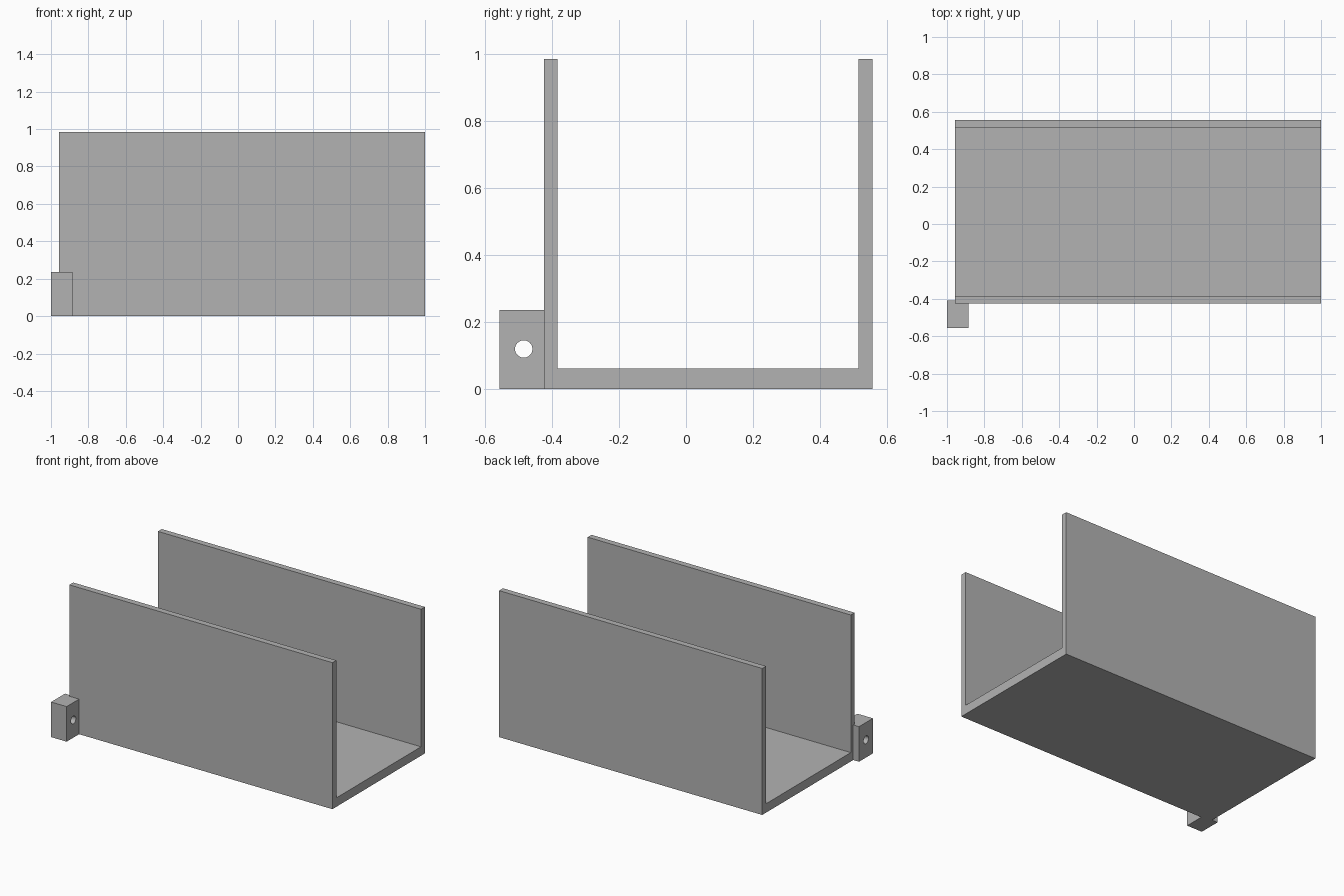
import bpy
import bmesh
from mathutils import Vector

if "Cube" in bpy.data.objects:
    bpy.data.objects.remove(bpy.data.objects["Cube"], do_unlink=True)

# Single plain grey
grey = bpy.data.materials.new("plain_grey")
grey.use_nodes = True
colour = (0.45, 0.45, 0.45, 1)
grey.diffuse_color = colour
grey.node_tree.nodes["Principled BSDF"].inputs["Base Color"].default_value = colour


def extrude_profile(name, profile, x0, x1):
    """Sweep a closed (y, z) outline along x."""
    bm = bmesh.new()
    face = bm.faces.new([bm.verts.new((x0, y, z)) for y, z in profile])
    swept = bmesh.ops.extrude_face_region(bm, geom=[face])["geom"]
    verts = [v for v in swept if isinstance(v, bmesh.types.BMVert)]
    bmesh.ops.translate(bm, verts=verts, vec=Vector((x1 - x0, 0, 0)))
    bmesh.ops.recalc_face_normals(bm, faces=bm.faces)
    mesh = bpy.data.meshes.new(name)
    bm.to_mesh(mesh)
    bm.free()
    mesh.materials.append(grey)
    obj = bpy.data.objects.new(name, mesh)
    bpy.context.collection.objects.link(obj)
    return obj


# U-shaped channel: floor and two side walls
front, back, top = -0.425, 0.557, 0.985
wall, floor = 0.041, 0.06
extrude_profile("channel", [
    (front, 0), (back, 0), (back, top), (back - wall, top),
    (back - wall, floor), (front + wall, floor), (front + wall, top), (front, top),
], -0.957, 1.0)

# Lug on the front wall, slightly sunk into it
lug = extrude_profile("hinge_lug", [
    (-0.557, 0), (-0.41, 0), (-0.41, 0.236), (-0.557, 0.236),
], -1.0, -0.885)

# Pin hole through the lug
bpy.ops.mesh.primitive_cylinder_add(
    vertices=32, radius=0.026, depth=0.4,
    location=(-0.94, -0.485, 0.119), rotation=(0, 1.5708, 0))
cutter = bpy.context.object
cutter.name = "pin_hole_cutter"
cutter.data.materials.append(grey)
cutter.hide_render = True

hole = lug.modifiers.new("pin_hole", "BOOLEAN")
hole.operation = "DIFFERENCE"
hole.solver = "EXACT"
hole.object = cutter
bpy.context.view_layer.objects.active = lug
bpy.ops.object.modifier_apply(modifier=hole.name)
bpy.data.objects.remove(cutter, do_unlink=True)
